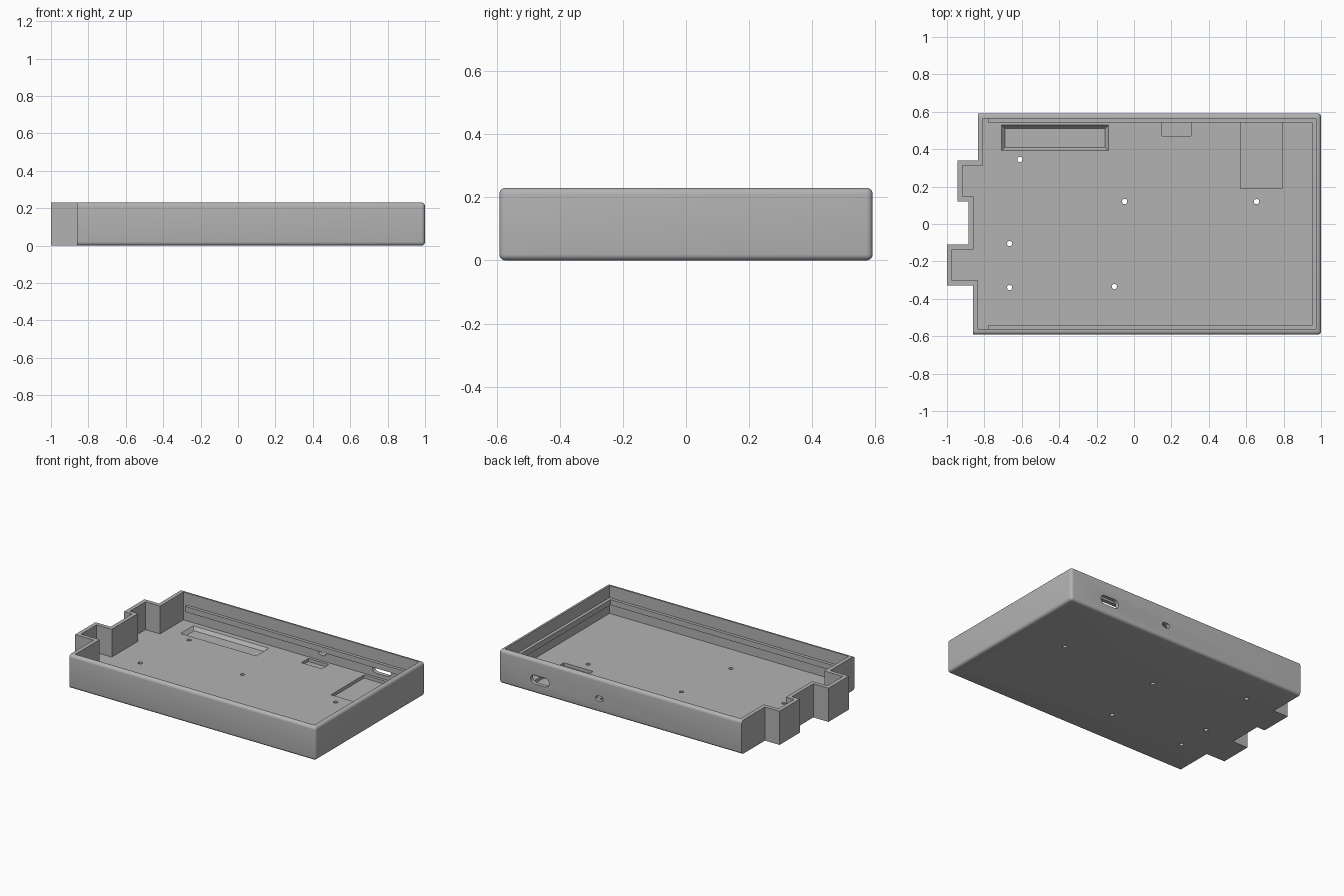
import bpy, bmesh, math
from mathutils import Matrix

old = bpy.data.objects.get("Cube")
if old:
    bpy.data.objects.remove(old, do_unlink=True)

H, W = 0.23, 0.592      # height and half width
WALL, FLOOR = 0.027, 0.04

grey = bpy.data.materials.new("plastic_grey")
grey.use_nodes = True
grey.diffuse_color = (0.45, 0.45, 0.45, 1)
grey.node_tree.nodes["Principled BSDF"].inputs["Base Color"].default_value = (0.45, 0.45, 0.45, 1)


def to_object(name, bm):
    bmesh.ops.recalc_face_normals(bm, faces=bm.faces)
    mesh = bpy.data.meshes.new(name)
    bm.to_mesh(mesh)
    bm.free()
    mesh.materials.append(grey)
    ob = bpy.data.objects.new(name, mesh)
    bpy.context.collection.objects.link(ob)
    return ob


def prism(outline, z0, z1):
    bm = bmesh.new()
    face = bm.faces.new([bm.verts.new((x, y, z0)) for x, y in outline])
    up = bmesh.ops.extrude_face_region(bm, geom=[face])["geom"]
    bmesh.ops.translate(bm, vec=(0, 0, z1 - z0),
                        verts=[v for v in up if isinstance(v, bmesh.types.BMVert)])
    return bm


def box(x0, x1, y0, y1, z0, z1, flare=0):
    """Box whose top can flare outwards."""
    bm = prism([(x0, y0), (x1, y0), (x1, y1), (x0, y1)], z0, z1)
    for v in bm.verts:
        if v.co.z > (z0 + z1) / 2:
            v.co.x += flare if v.co.x > (x0 + x1) / 2 else -flare
            v.co.y += flare if v.co.y > (y0 + y1) / 2 else -flare
    return bm


def stadium(half_len, r, depth):
    """Rounded slot along x, centred, extruded along z."""
    pts = []
    for side in (1, -1):
        for i in range(13):
            a = math.pi * i / 12 - side * math.pi / 2
            pts.append((side * (half_len - r) + r * math.cos(a), r * math.sin(a)))
    return prism(pts, -depth / 2, depth / 2)


def cylinder(r, depth, segs=24):
    bm = bmesh.new()
    bmesh.ops.create_cone(bm, cap_ends=True, segments=segs, radius1=r, radius2=r, depth=depth)
    return bm


def place(bm, loc, axis="Z", angle=0):
    bm.transform(Matrix.Translation(loc) @ Matrix.Rotation(math.radians(angle), 4, axis))
    return bm


def cut(ob, bm):
    cutter = to_object("cutter", bm)
    cutter.hide_render = True
    mod = ob.modifiers.new("cut", "BOOLEAN")
    mod.operation, mod.solver, mod.object = "DIFFERENCE", "EXACT", cutter
    bpy.context.view_layer.objects.active = ob
    bpy.ops.object.modifier_apply(modifier=mod.name)
    bpy.data.objects.remove(cutter, do_unlink=True)


# Stepped connector side: (x, y top, y bottom) per step
steps = [(-0.835, W, 0.34), (-0.945, 0.34, 0.12), (-0.885, 0.12, -0.11),
         (-1.0, -0.11, -0.33), (-0.86, -0.33, -W)]


def plan(inset):
    pts = [(1 - inset, -W + inset), (1 - inset, W - inset)]
    for i, (x, top, bottom) in enumerate(steps):
        # the inset wall shifts towards whichever side is inside
        up = -1 if i == 0 or steps[i - 1][0] > x else 1
        down = 1 if i == len(steps) - 1 or steps[i + 1][0] > x else -1
        pts += [(x + inset, top + up * inset), (x + inset, bottom + down * inset)]
    return pts


# Outer shell, with rounded edges on the three straight sides
bm = prism(plan(0), 0, H)
soft = []
for e in bm.edges:
    mid = (e.verts[0].co + e.verts[1].co) / 2
    upright = abs(e.verts[0].co.z - e.verts[1].co.z) > 0.1
    if mid.x > 0.99 or (abs(mid.y) > W - 0.01 and not upright):
        soft.append(e)
bmesh.ops.bevel(bm, geom=soft, offset=0.02, segments=5, profile=0.5, affect="EDGES")
tray = to_object("tray", bm)

# Cavity
cut(tray, prism(plan(WALL), FLOOR, H + 0.1))

# Pockets in the floor
cut(tray, box(-0.69, -0.155, 0.41, 0.51, 0.018, FLOOR + 0.002, 0.02))
cut(tray, box(0.15, 0.305, 0.47, 0.546, 0.018, 0.1))
cut(tray, box(0.57, 0.79, 0.19, 0.546, 0.018, 0.1))

# Screw holes through the floor
for x, y in [(-0.61, 0.345), (-0.05, 0.12), (0.655, 0.12),
             (-0.665, -0.105), (-0.665, -0.34), (-0.105, -0.335)]:
    cut(tray, place(cylinder(0.014, 0.3), (x, y, 0)))

# Ports in the back wall
cut(tray, place(stadium(0.07, 0.03, 0.1), (0.69, W, 0.095), "X", 90))
cut(tray, place(stadium(0.028, 0.017, 0.1), (0.24, W, 0.095), "X", 90))

# Round ports in the stepped side
for x, top, bottom in steps:
    cut(tray, place(cylinder(0.026, 0.1), (x, (top + bottom) / 2, 0.12), "Y", 90))

# Long shallow groove underneath
cut(tray, place(stadium(0.475, 0.02, 0.03), (0.9, 0.015, 0), "Z", 90))

# Rail inside the three straight walls
a, b, s = WALL - 0.005, 0.048, -0.78
rail = to_object("support_rail", prism(
    [(s, -W + a), (1 - a, -W + a), (1 - a, W - a), (s, W - a),
     (s, W - b), (1 - b, W - b), (1 - b, -W + b), (s, -W + b)], 0.11, 0.148))

# Smooth rounded parts, keep edges sharp
bpy.ops.object.select_all(action="DESELECT")
for ob in (tray, rail):
    ob.select_set(True)
bpy.context.view_layer.objects.active = tray
bpy.ops.object.shade_smooth_by_angle(angle=math.radians(30))
